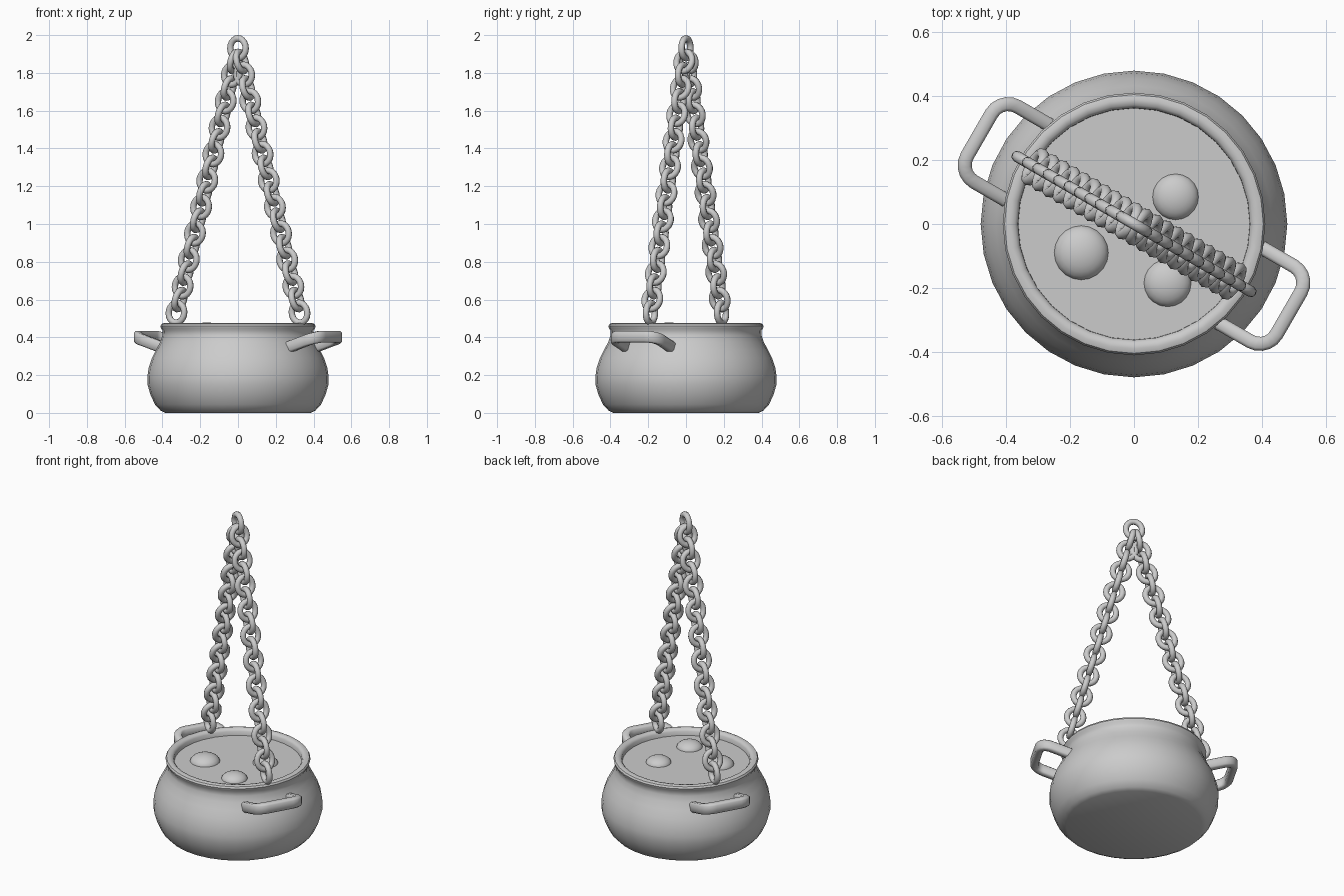
import bpy, bmesh
from math import pi, sin, cos, radians, atan2
from mathutils import Matrix, Vector

if "Cube" in bpy.data.objects:
    bpy.data.objects.remove(bpy.data.objects["Cube"])

# handles and chains lie along an axis turned 30 degrees clockwise
TURN = Matrix.Rotation(radians(-30), 4, 'Z')
SEG = 32


def make(name, bm, angle=40):
    bmesh.ops.recalc_face_normals(bm, faces=bm.faces)
    me = bpy.data.meshes.new(name)
    bm.to_mesh(me)
    bm.free()
    ob = bpy.data.objects.new(name, me)
    bpy.context.collection.objects.link(ob)
    bpy.ops.object.select_all(action='DESELECT')
    ob.select_set(True)
    bpy.context.view_layer.objects.active = ob
    bpy.ops.object.shade_smooth_by_angle(angle=radians(angle))
    return ob


def bridge(bm, rings, closed=False):
    n = len(rings[0])
    pairs = list(zip(rings, rings[1:]))
    if closed:
        pairs.append((rings[-1], rings[0]))
    for a, b in pairs:
        for i in range(n):
            j = (i + 1) % n
            bm.faces.new((a[i], a[j], b[j], b[i]))


def lathe(name, profile):
    bm = bmesh.new()
    rings = [[bm.verts.new((r * cos(2 * pi * i / SEG), r * sin(2 * pi * i / SEG), z))
              for i in range(SEG)] for r, z in profile]
    bridge(bm, rings)
    bm.faces.new(rings[0])
    bm.faces.new(rings[-1])
    return make(name, bm)


# pot body with rolled lip; the last ring closes under the brew
lathe("pot", [(.385, 0), (.41, .012), (.44, .045), (.465, .10), (.479, .15),
              (.48, .19), (.473, .24), (.456, .29), (.433, .335), (.412, .375),
              (.40, .41), (.399, .435), (.408, .448), (.411, .46), (.405, .471),
              (.39, .476), (.373, .472), (.363, .46), (.362, .425)])

# liquid surface
bm = bmesh.new()
bmesh.ops.create_circle(bm, cap_ends=True, segments=SEG, radius=.366,
                        matrix=Matrix.Translation((0, 0, .435)))
make("brew_surface", bm)

# bubbles
for k, (x, y, r) in enumerate([(.13, .085, .073), (-.165, -.09, .086), (.105, -.185, .075)]):
    bm = bmesh.new()
    bmesh.ops.create_uvsphere(bm, u_segments=20, v_segments=12, radius=r,
                              matrix=Matrix.Translation((x, y, .43)) @ Matrix.Diagonal((1, 1, .57, 1)))
    make(f"bubble_{k + 1}", bm)


# handles: chamfered bar swept along a rounded U that tilts upward
def handle(name, spin):
    half, reach, rad = .136, .559, .06
    path = [Vector((.375, -half)), Vector((.44, -half))]
    for sgn in (-1, 1):
        for i in range(6):
            a = (i / 5 - (1 if sgn < 0 else 0)) * pi / 2
            path.append(Vector((reach - rad + rad * cos(a), sgn * (half - rad) + rad * sin(a))))
    path += [Vector((.44, half)), Vector((.375, half))]
    w, h, c = .022, .031, .009
    section = [(w, -h + c), (w, h - c), (w - c, h), (-w + c, h),
               (-w, h - c), (-w, -h + c), (-w + c, -h), (w - c, -h)]
    bm = bmesh.new()
    rings = []
    for i, p in enumerate(path):
        t = (path[min(i + 1, len(path) - 1)] - path[max(i - 1, 0)]).normalized()
        n = Vector((t.y, -t.x))
        z = .343 + (p.x - .375) * .33
        rings.append([bm.verts.new((p.x + n.x * a, p.y + n.y * a, z + b)) for a, b in section])
    bridge(bm, rings)
    bm.faces.new(rings[0])
    bm.faces.new(rings[-1])
    bm.transform(Matrix.Rotation(spin, 4, 'Z') @ TURN)
    make(name, bm, 50)


handle("handle_right", 0)
handle("handle_left", pi)


# chain link: slightly oval ring standing in the local xz plane
def add_link(bm, mat, major=.047, minor=.0175, n=20, m=8):
    rings = []
    for i in range(n):
        a = 2 * pi * i / n
        ring = []
        for j in range(m):
            b = 2 * pi * j / m
            r = major + minor * cos(b)
            p = Vector((r * cos(a), minor * sin(b), r * sin(a) + .006 * sin(a)))
            ring.append(bm.verts.new(mat @ p))
        rings.append(ring)
    bridge(bm, rings, closed=True)


# two chains rising from the rim to a shared top ring
LOW, TOP, COUNT = Vector((.376, 0, .53)), Vector((0, 0, 1.93)), 20
lean = Matrix.Rotation(-atan2(LOW.x, TOP.z - LOW.z), 4, 'Y')
for name, spin in (("chain_right", 0), ("chain_left", pi)):
    bm = bmesh.new()
    base = Matrix.Rotation(spin, 4, 'Z') @ TURN
    for i in range(COUNT):
        twist = Matrix.Rotation(pi / 2 * (i % 2), 4, 'Z')
        add_link(bm, base @ Matrix.Translation(LOW.lerp(TOP, i / COUNT)) @ lean @ twist)
    make(name, bm, 60)

bm = bmesh.new()
add_link(bm, Matrix.Translation(TOP) @ TURN)
make("top_ring", bm, 60)
